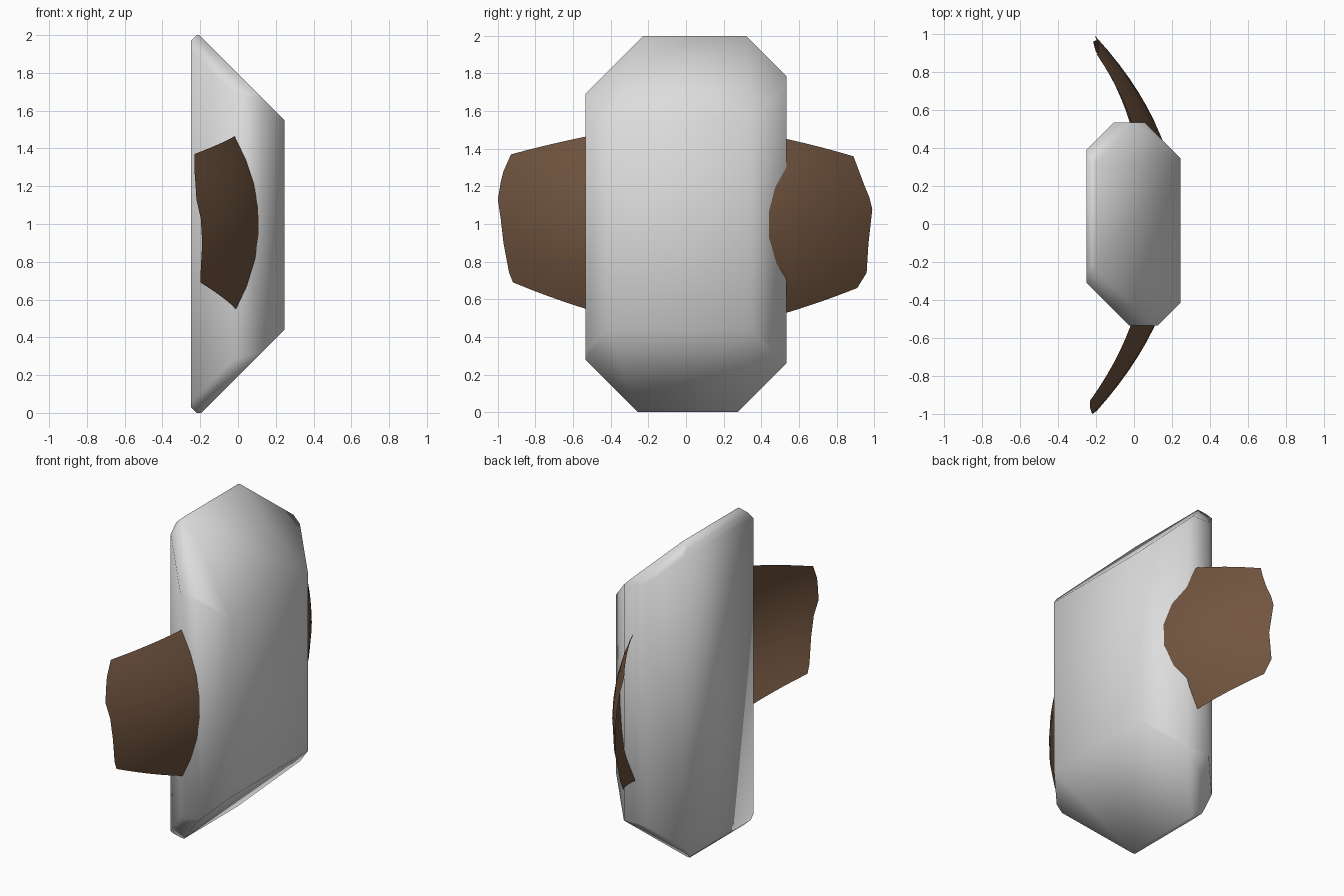
import bpy, bmesh
from mathutils import Vector

if "Cube" in bpy.data.objects:
    bpy.data.objects.remove(bpy.data.objects["Cube"])


def material(name, rgb):
    m = bpy.data.materials.new(name)
    m.diffuse_color = (*rgb, 1)
    m.use_nodes = True
    m.node_tree.nodes["Principled BSDF"].inputs["Base Color"].default_value = m.diffuse_color
    return m


def finish(bm, name, mat):
    for f in bm.faces:
        f.smooth = True
    me = bpy.data.meshes.new(name)
    bm.to_mesh(me)
    bm.free()
    ob = bpy.data.objects.new(name, me)
    me.materials.append(mat)
    bpy.context.collection.objects.link(ob)
    return ob


grey = material("stone grey", (0.72, 0.72, 0.72))
brown = material("dark brown", (0.165, 0.09, 0.05))

# body: a block trimmed by axis and 45 degree planes (normal, limit of n.p)
cuts = [
    ((1, 0, 0), .245), ((-1, 0, 0), .25), ((0, 1, 0), .535), ((0, -1, 0), .535),
    ((0, 0, 1), 2.0), ((0, 0, -1), 0.0),
    ((1, 0, 1), 1.795), ((1, 0, -1), -.195), ((-1, 0, -1), .22), ((-1, 0, 1), 2.22),
    ((0, 1, 1), 2.32), ((0, -1, 1), 2.225), ((0, 1, -1), .275), ((0, -1, -1), .255),
    ((-1, 1, 0), .64), ((1, 1, 0), .59), ((1, -1, 0), .66), ((-1, -1, 0), .56),
]
bm = bmesh.new()
bmesh.ops.create_cube(bm, size=6)
for n, d in cuts:
    n = Vector(n)
    geom = bm.verts[:] + bm.edges[:] + bm.faces[:]
    bmesh.ops.bisect_plane(bm, geom=geom, dist=1e-5, plane_co=n * d / n.length_squared,
                           plane_no=n, clear_outer=True)
    rim = [e for e in bm.edges if e.is_boundary]
    if rim:
        bmesh.ops.contextual_create(bm, geom=rim)
bmesh.ops.remove_doubles(bm, verts=bm.verts[:], dist=1e-4)
bmesh.ops.triangulate(bm, faces=bm.faces[:])
bmesh.ops.recalc_face_normals(bm, faces=bm.faces[:])
finish(bm, "body", grey)


# wings: domed sheets swept back from the body, tips given as (|y|, z)
def wing(name, side, z_low, z_high, tip):
    bm = bmesh.new()
    cols, rows = 8, len(tip)
    grid = []
    for i in range(cols + 1):
        t = i / cols
        line = []
        for j, (ty, tz) in enumerate(tip):
            y = .40 + (ty - .40) * t
            z_root = z_low + (z_high - z_low) * j / (rows - 1)
            z = z_root + (tz - z_root) * (.8 * t + .2 * t * t)
            x = .24 - .45 * y * y - .6 * (z - 1) ** 2
            line.append(bm.verts.new((x, y * side, z)))
        grid.append(line)
    for i in range(cols):
        for j in range(rows - 1):
            bm.faces.new((grid[i][j], grid[i + 1][j], grid[i + 1][j + 1], grid[i][j + 1]))
    bmesh.ops.recalc_face_normals(bm, faces=bm.faces[:])
    if sum(f.normal.x for f in bm.faces) < 0:
        bmesh.ops.reverse_faces(bm, faces=bm.faces[:])
    finish(bm, name, brown)


wing("front_wing", -1, .51, 1.49,
     [(.92, .69), (.94, .74), (.97, .9), (.985, 1.03), (1.0, 1.13), (.985, 1.22), (.97, 1.28), (.93, 1.37)])
wing("back_wing", 1, .49, 1.48,
     [(.91, .66), (.96, .74), (.97, .9), (.99, 1.08), (.975, 1.14), (.95, 1.2), (.92, 1.28), (.89, 1.36)])
